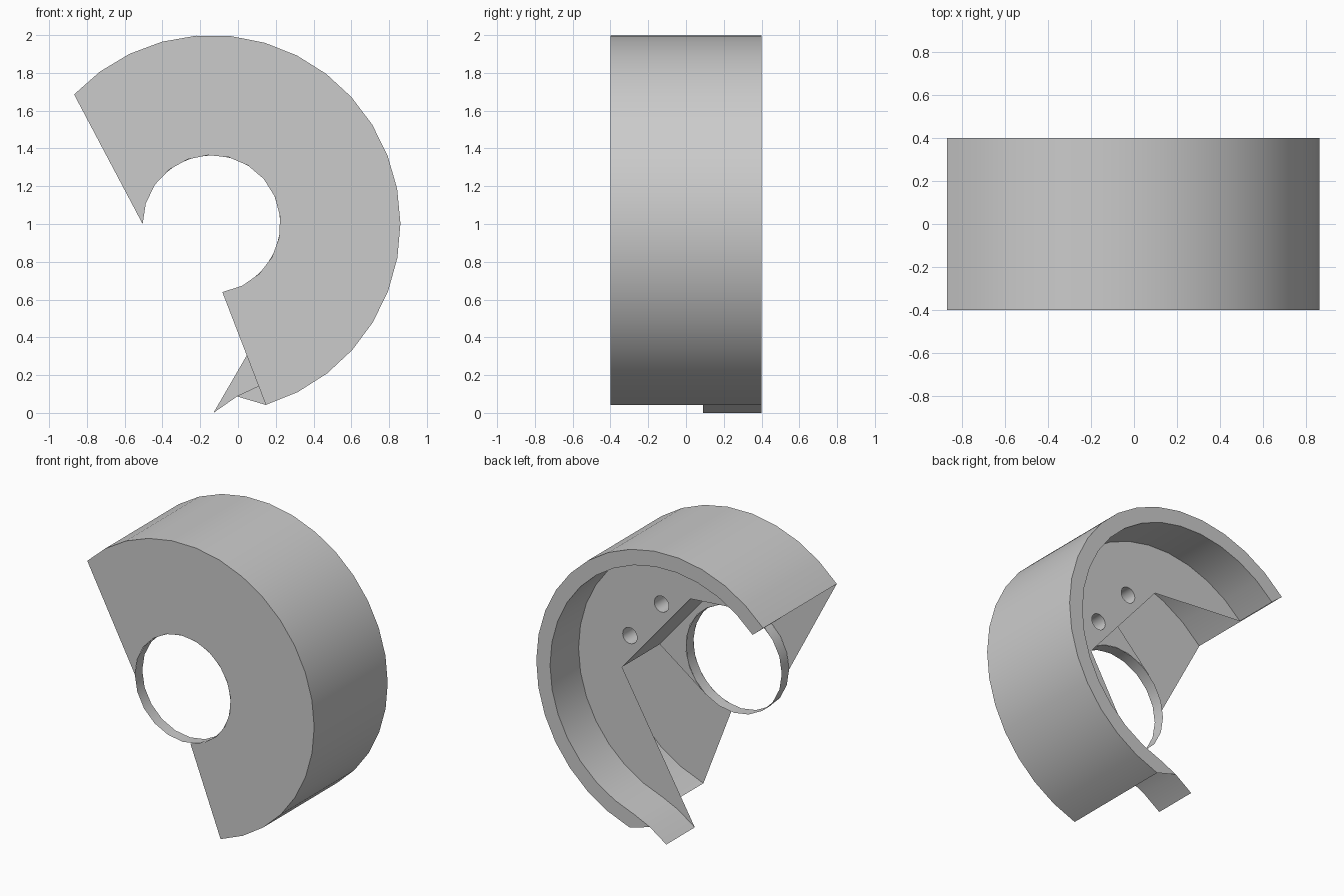
import bpy, bmesh, math
from mathutils import Vector

cube = bpy.data.objects.get("Cube")
if cube:
    bpy.data.objects.remove(cube, do_unlink=True)

CX, CZ = -0.14, 1.0                      # axis of the housing
FRONT, FLOOR, LEDGE, BACK = -0.4, -0.32, 0.09, 0.4
R_OUT, R_IN, R_BORE, R_SCREW = 1.0, 0.895, 0.365, 0.055
START, END = -73.3, 136.7                # sweep of the shell in degrees
POCKET = 0.4                             # half size of the square pocket
TILT = math.radians(40.5)                # direction the pocket faces

grey = bpy.data.materials.new("plain_grey")
grey.use_nodes = True
grey.diffuse_color = (0.6, 0.6, 0.6, 1)
grey.node_tree.nodes["Principled BSDF"].inputs["Base Color"].default_value = (0.6, 0.6, 0.6, 1)


def arc(r, a0, a1, n, cx=CX, cz=CZ):
    """Points on a circle in the x-z plane."""
    angles = [math.radians(a0 + (a1 - a0) * i / n) for i in range(n + 1)]
    return [(cx + r * math.cos(a), cz + r * math.sin(a)) for a in angles]


def tilted(along, across):
    """Point given in the pocket's own directions."""
    c, s = math.cos(TILT), math.sin(TILT)
    return (CX + along * c - across * s, CZ + along * s + across * c)


def finish(name, bm):
    mesh = bpy.data.meshes.new(name)
    bm.to_mesh(mesh)
    bm.free()
    obj = bpy.data.objects.new(name, mesh)
    bpy.context.collection.objects.link(obj)
    mesh.materials.append(grey)
    bpy.ops.object.select_all(action='DESELECT')
    obj.select_set(True)
    bpy.context.view_layer.objects.active = obj
    bpy.ops.object.shade_smooth_by_angle(angle=math.radians(30))
    return obj


def panel(name, loops, y, facing):
    """Flat face at depth y, bounded by an outline and optional holes."""
    bm = bmesh.new()
    edges = []
    for loop in loops:
        vs = [bm.verts.new((x, y, z)) for x, z in loop]
        edges += [bm.edges.new((vs[i - 1], vs[i])) for i in range(len(vs))]
    bmesh.ops.triangle_fill(bm, edges=edges, use_beauty=True, normal=(0, facing, 0))
    bm.normal_update()
    for f in bm.faces:
        if f.normal.y * facing < 0:
            f.normal_flip()
    bmesh.ops.dissolve_limit(bm, angle_limit=0.01, verts=bm.verts[:], edges=bm.edges[:])
    return finish(name, bm)


def wall(name, points, y0, y1, inward=True, centre=(CX, CZ), closed=False):
    """Sheet swept along y from a path in the x-z plane."""
    bm = bmesh.new()
    low = [bm.verts.new((x, y0, z)) for x, z in points]
    high = [bm.verts.new((x, y1, z)) for x, z in points]
    for i in range(0 if closed else 1, len(points)):
        f = bm.faces.new((low[i - 1], low[i], high[i], high[i - 1]))
        f.normal_update()
        to_axis = Vector((centre[0], 0, centre[1])) - f.calc_center_median()
        to_axis.y = 0
        if (f.normal.dot(to_axis) > 0) != inward:
            f.normal_flip()
    return finish(name, bm)


# Shared outlines
outer = arc(R_OUT, START, END, 20)
inner = arc(R_IN, START - 0.4, END - 0.4, 20)
lip, tip = (-0.005, 0.087), (-0.13, 0.0)
corner_low, corner_high = tilted(POCKET, -POCKET), tilted(POCKET, POCKET)

# Outer shell and front plate
wall("outer_shell", outer, FRONT, BACK, inward=False)
panel("front_plate", [outer + arc(R_BORE, 180, -81, 15)], FRONT, -1)

# Round bore with its full sleeve
wall("bore_sleeve", arc(R_BORE, 0, 342, 19), FRONT, FLOOR, closed=True)

# Square pocket: floor around the bore and end wall
tilt_deg = math.degrees(TILT)
panel("pocket_floor",
      [[corner_low, corner_high] + arc(R_BORE, tilt_deg + 95, tilt_deg - 95, 12)], FLOOR, 1)
wall("pocket_end_wall", [corner_low, corner_high], FLOOR, LEDGE)

# Raised ledge with two screw holes
screws = [tilted(0.505, side * 0.185) for side in (-1, 1)]
rings = [arc(R_SCREW, 0, 345, 23, *c) for c in screws]
panel("ledge", [[corner_low, tip, lip] + inner + [corner_high]] + rings, LEDGE, 1)
for ring, c, label in zip(rings, screws, ("lower", "upper")):
    wall(label + "_screw_hole", ring, FLOOR, LEDGE, centre=c, closed=True)

# Rim: inner wall running out to the tip, and the back edge
wall("rim_inner_wall", [tip, lip] + inner, LEDGE, BACK)
panel("rim_back_face", [outer + inner[::-1] + [lip]], BACK, 1)
